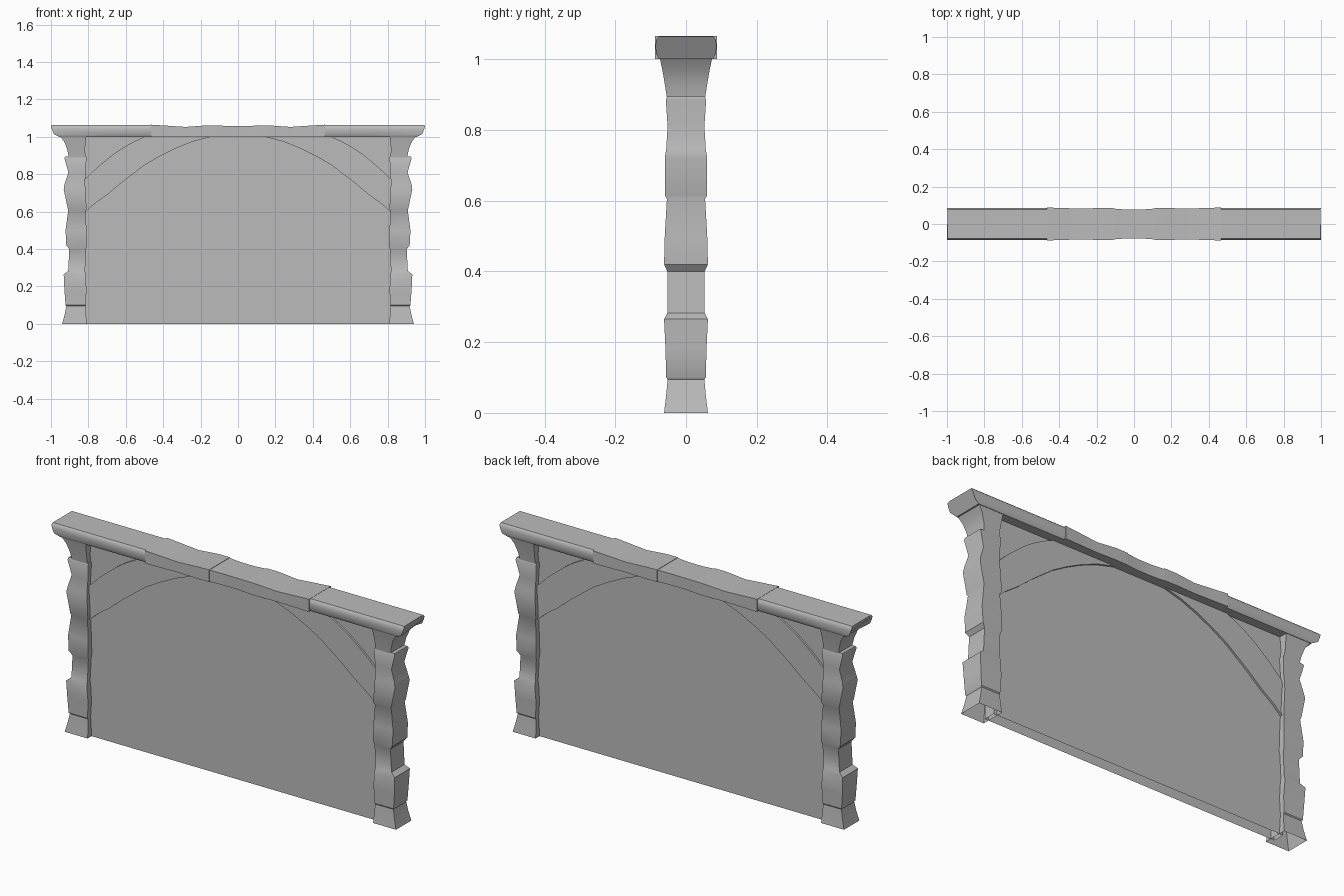
import bpy, bmesh, math

if "Cube" in bpy.data.objects:
    bpy.data.objects.remove(bpy.data.objects["Cube"])

stone = bpy.data.materials.new("grey stone")
stone.diffuse_color = (0.5, 0.5, 0.5, 1)
stone.use_nodes = True
stone.node_tree.nodes["Principled BSDF"].inputs["Base Color"].default_value = stone.diffuse_color


def finish(name, bm):
    bmesh.ops.recalc_face_normals(bm, faces=bm.faces)
    me = bpy.data.meshes.new(name)
    bm.to_mesh(me)
    bm.free()
    me.materials.append(stone)
    ob = bpy.data.objects.new(name, me)
    bpy.context.collection.objects.link(ob)
    bpy.ops.object.select_all(action='DESELECT')
    ob.select_set(True)
    bpy.context.view_layer.objects.active = ob
    bpy.ops.object.shade_smooth_by_angle(angle=math.radians(35))
    return ob


def loft(name, rings, cap_start=True, cap_end=True):
    """Skin a list of equal-length point rings."""
    bm = bmesh.new()
    vs = [[bm.verts.new(p) for p in ring] for ring in rings]
    n = len(rings[0])
    for a, b in zip(vs, vs[1:]):
        for i in range(n):
            j = (i + 1) % n
            bm.faces.new((a[i], a[j], b[j], b[i]))
    if cap_start:
        bm.faces.new(vs[0])
    if cap_end:
        bm.faces.new(vs[-1])
    return finish(name, bm)


# Weathered pillar: height, inner x, outer x, half depth
PILLAR = [
    (0.00, .81, .94, .062), (0.05, .812, .927, .056), (0.095, .815, .918, .052),
    (0.10, .815, .922, .056), (0.18, .81, .928, .058), (0.265, .815, .932, .062),
    (0.283, .818, .908, .053), (0.34, .815, .905, .053), (0.40, .812, .902, .053),
    (0.42, .808, .918, .062), (0.50, .81, .922, .060), (0.605, .815, .908, .054),
    (0.615, .81, .910, .060), (0.72, .815, .932, .060), (0.745, .818, .928, .056),
    (0.81, .815, .907, .052), (0.885, .81, .928, .057), (0.895, .812, .925, .052),
]
# Flared capital: same layout
CAPITAL = [(0.89, .815, .905, .054), (0.93, .818, .912, .060),
           (0.97, .815, .927, .067), (1.003, .812, .95, .074)]
# Beam end cross-section: half depth, height
END_SECTION = [(.076, 1.0), (.085, 1.015), (.086, 1.04), (.084, 1.056), (.077, 1.064)]
# Brace arcs: x, z from the beam down to the pillar
LOWER = [(.13, 1.004), (.24, .975), (.33, .94), (.42, .895), (.50, .848),
         (.62, .757), (.70, .69), (.77, .64), (.83, .585)]
UPPER = [(.49, 1.004), (.55, .978), (.61, .945), (.66, .912), (.70, .88),
         (.74, .847), (.77, .82), (.80, .79), (.83, .765)]

for side, s in (("left", -1), ("right", 1)):
    def column(rows):
        return [[(s * a, -h, z), (s * b, -h, z), (s * b, h, z), (s * a, h, z)]
                for z, a, b, h in rows]
    loft(side + "_pillar", column(PILLAR), cap_start=False)
    loft(side + "_capital", column(CAPITAL))

    # Curved brace, slightly proud of the wall on both faces
    d = .04
    loft(side + "_brace",
         [[(s * a, -d, b), (s * a, d, b), (s * e, d, f), (s * e, -d, f)]
          for (a, b), (e, f) in zip(LOWER, UPPER)])

    # Rounded beam end with an undercut tip
    tips = [.955, .985, .995, 1.0, .997]
    rings = []
    for x in (.46, .7, None):
        half = [(s * (x or t), y, z) for (y, z), t in zip(END_SECTION, tips)]
        rings.append([(p, -y, z) for p, y, z in half] +
                     [(p, y, z) for p, y, z in reversed(half)])
    loft(side + "_beam_end", rings)

    # Worn beam block: x, half depth, top height
    block = [(.105, .084, 1.062), (.17, .086, 1.061), (.28, .082, 1.053),
             (.37, .085, 1.059), (.465, .088, 1.065)]
    loft(side + "_beam_block",
         [[(s * x, -h, 1.0), (s * x, h, 1.0), (s * x, h, t), (s * x, -h, t)]
          for x, h, t in block])

# Middle beam block, hollowed along its faces
loft("middle_beam_block",
     [[(x, -h, 1.0), (x, h, 1.0), (x, h, t), (x, -h, t)]
      for x, h, t in [(-.106, .082, 1.06), (-.04, .077, 1.058),
                      (.04, .077, 1.058), (.106, .082, 1.06)]])

# Thin wall panel, open underneath
w, d = .83, .03
loft("wall_panel",
     [[(-w, -d, z), (w, -d, z), (w, d, z), (-w, d, z)] for z in (0, 1.005)],
     cap_start=False)
